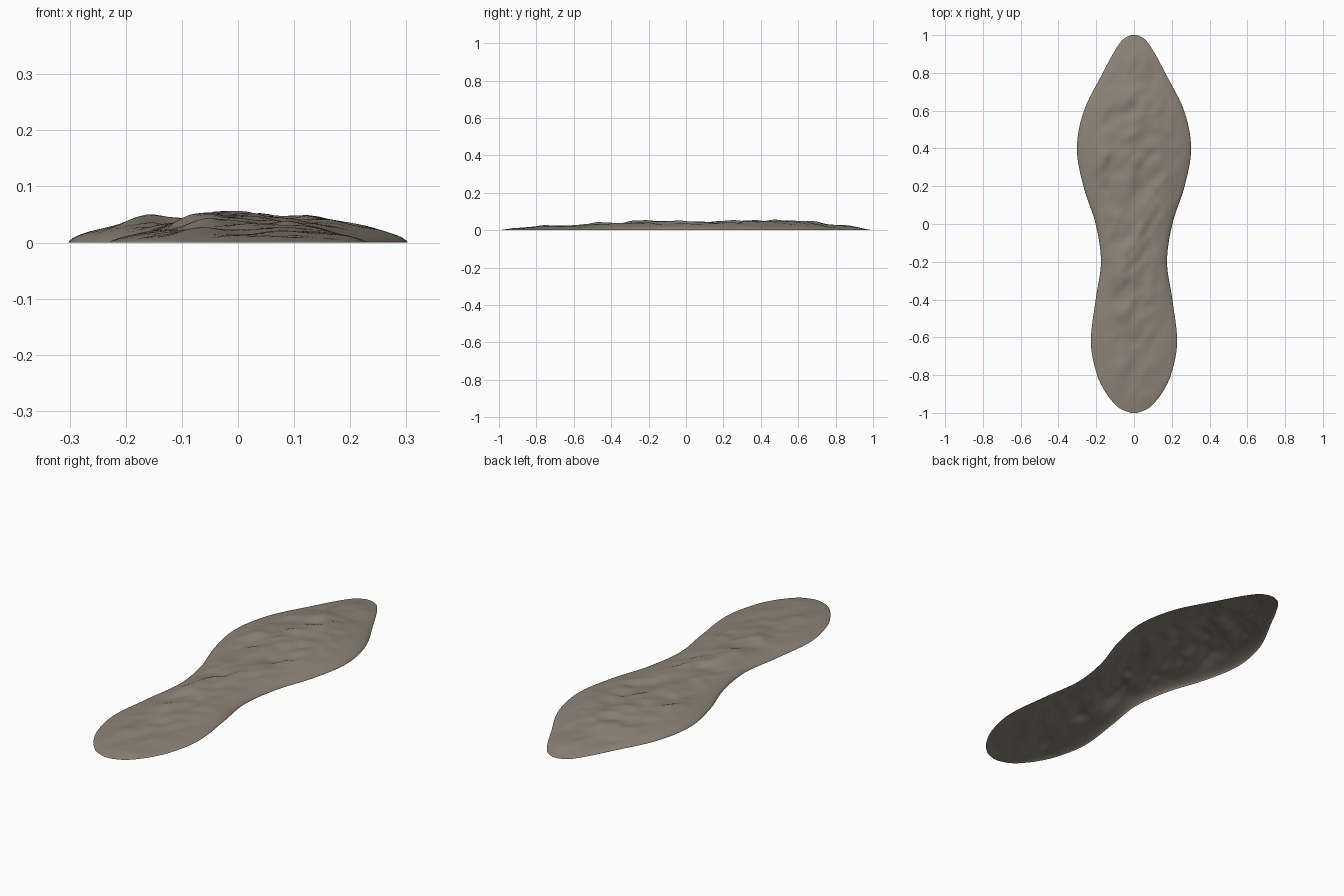
import bpy, bmesh, math
from mathutils import Vector, noise

if "Cube" in bpy.data.objects:
    bpy.data.objects.remove(bpy.data.objects["Cube"])

# Half width of the outline along the length: (y, half width)
OUTLINE = [(-1.0, 0.015), (-0.985, 0.06), (-0.96, 0.095), (-0.9, 0.145), (-0.8, 0.195),
           (-0.63, 0.228), (-0.4, 0.203), (-0.2, 0.175), (0.0, 0.203), (0.2, 0.268),
           (0.4, 0.302), (0.6, 0.265), (0.8, 0.165), (0.9, 0.112), (0.97, 0.066),
           (0.99, 0.04), (1.0, 0.015)]
# Height of the crown along the length: (y, z)
CROWN = [(-1.0, 0.0), (-0.9, 0.013), (-0.7, 0.022), (-0.5, 0.031), (-0.2, 0.044),
         (0.1, 0.044), (0.4, 0.047), (0.6, 0.044), (0.75, 0.031), (0.9, 0.016), (1.0, 0.0)]


def curve(points, y):
    """Smooth interpolation through a list of points."""
    def slope(k):
        a, b = points[max(k - 1, 0)], points[min(k + 1, len(points) - 1)]
        return (b[1] - a[1]) / (b[0] - a[0])
    for i in range(len(points) - 1):
        (y0, v0), (y1, v1) = points[i], points[i + 1]
        if y <= y1 or i == len(points) - 2:
            d = y1 - y0
            t = min(max((y - y0) / d, 0), 1)
            return ((2*t**3 - 3*t*t + 1) * v0 + (t**3 - 2*t*t + t) * d * slope(i)
                    + (3*t*t - 2*t**3) * v1 + (t**3 - t*t) * d * slope(i + 1))


def roughness(x, y):
    """Rocky ripples stretched along a diagonal."""
    a, b = x * 0.85 - y * 0.5, x * 0.5 + y * 0.85
    n = noise.noise(Vector((a * 11, b * 6, 3.1)))
    n += 0.5 * noise.noise(Vector((a * 24, b * 14, 7.7)))
    return n


ROWS, COLS = 130, 44
bm = bmesh.new()
grid = []
for r in range(ROWS + 1):
    y = -math.cos(math.pi * r / ROWS) * 0.4 + (2 * r / ROWS - 1) * 0.6
    w, h = curve(OUTLINE, y), curve(CROWN, y)
    row = []
    for c in range(COLS + 1):
        u = math.sin(math.pi / 2 * (2 * c / COLS - 1))
        x = u * w
        dome = max(1 - u * u, 0) ** 0.6
        z = h * dome * (1 + 0.42 * roughness(x, y) * min(1, 2 * (1 - abs(u))))
        row.append(bm.verts.new((x, y, max(z, 0))))
    grid.append(row)
for r in range(ROWS):
    for c in range(COLS):
        bm.faces.new((grid[r][c], grid[r][c + 1], grid[r + 1][c + 1], grid[r + 1][c]))

# Rough open shell
mesh = bpy.data.meshes.new("rough_sole_shell")
bm.to_mesh(mesh)
bm.free()
mesh.polygons.foreach_set("use_smooth", [True] * len(mesh.polygons))
shell = bpy.data.objects.new("rough_sole_shell", mesh)
bpy.context.collection.objects.link(shell)

stone = bpy.data.materials.new("warm_grey_stone")
stone.diffuse_color = (0.27, 0.23, 0.185, 1)
stone.use_nodes = True
stone.node_tree.nodes["Principled BSDF"].inputs["Base Color"].default_value = stone.diffuse_color
mesh.materials.append(stone)
